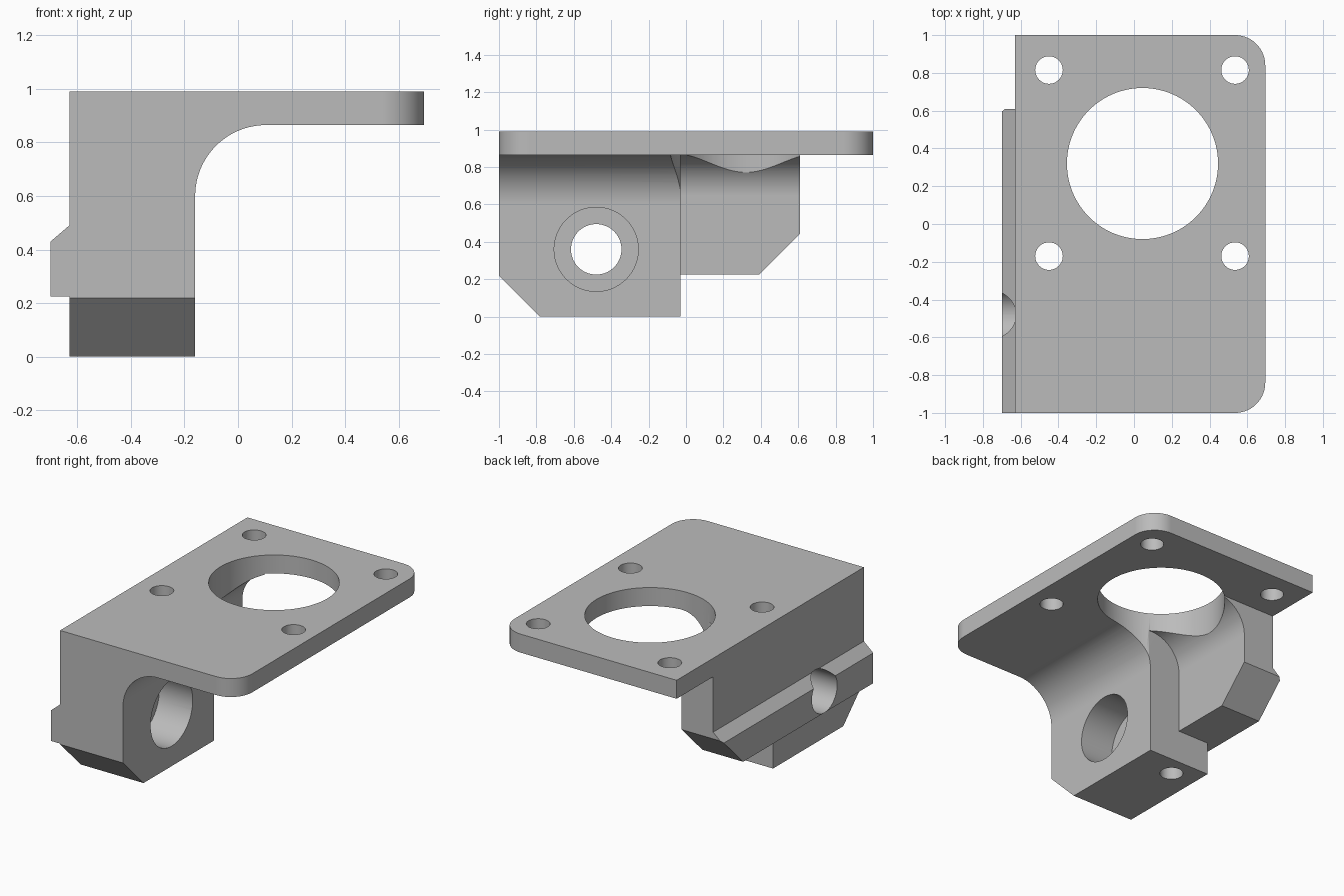
import bpy, bmesh
from math import sin, cos, pi
from mathutils import Matrix, Vector

if "Cube" in bpy.data.objects:
    bpy.data.objects.remove(bpy.data.objects["Cube"], do_unlink=True)

TOP, UNDER, STEP = 0.99, 0.865, 0.225   # plate top, plate underside, rear floor
OUTER, SPLIT, REAR = -0.63, -0.03, 0.61  # left wall, front/rear split, rear wall end

grey = bpy.data.materials.new("plain grey")
grey.use_nodes = True
colour = (0.5, 0.5, 0.5, 1)
grey.diffuse_color = colour
grey.node_tree.nodes["Principled BSDF"].inputs["Base Color"].default_value = colour


def finish(name, bm):
    bmesh.ops.recalc_face_normals(bm, faces=bm.faces)
    mesh = bpy.data.meshes.new(name)
    bm.to_mesh(mesh)
    bm.free()
    obj = bpy.data.objects.new(name, mesh)
    bpy.context.collection.objects.link(obj)
    mesh.materials.append(grey)
    return obj


def prism(points, axis, start, end):
    """Extrude a closed 2D profile along the x or y axis."""
    place = {"x": lambda a, b: (start, a, b), "y": lambda a, b: (a, start, b)}[axis]
    bm = bmesh.new()
    face = bm.faces.new([bm.verts.new(place(a, b)) for a, b in points])
    made = bmesh.ops.extrude_face_region(bm, geom=[face])["geom"]
    step = Vector((end - start, 0, 0)) if axis == "x" else Vector((0, end - start, 0))
    bmesh.ops.translate(bm, vec=step, verts=[v for v in made if isinstance(v, bmesh.types.BMVert)])
    return bm


def fillet(wall, radius, steps=24):
    """Concave arc from a vertical wall up to the plate underside."""
    return [(wall + radius - radius * cos(t), UNDER - radius + radius * sin(t))
            for t in (i * pi / 2 / steps for i in range(steps + 1))]


def cylinder(centre, radius, depth, axis="z", segments=64):
    bm = bmesh.new()
    turn = Matrix.Rotation(pi / 2, 4, "Y") if axis == "x" else Matrix.Identity(4)
    bmesh.ops.create_cone(bm, cap_ends=True, segments=segments, radius1=radius, radius2=radius,
                          depth=depth, matrix=Matrix.Translation(centre) @ turn)
    return bm


# Main body: plate, wall, fillet and side rail in one profile
profile = [(OUTER, 0), (-0.16, 0)] + fillet(-0.16, 0.265)
profile += [(0.695, UNDER), (0.695, TOP), (OUTER, TOP), (OUTER, 0.49),
            (-0.70, 0.43), (-0.70, STEP), (OUTER, STEP)]
body = prism(profile, "y", -1, 1)
# Rounded plate corners
corners = [e for e in body.edges
           if all(v.co.x > 0.69 for v in e.verts) and abs(e.verts[0].co.z - e.verts[1].co.z) > 0.1]
bmesh.ops.bevel(body, geom=corners, offset=0.16, segments=16, profile=0.5, affect="EDGES")
bracket = finish("bracket", body)

cutters = []
# Recess that thins the rear wall
cutters.append(prism([(-0.395, -0.5)] + fillet(-0.395, 0.22) + [(0.3, UNDER), (0.3, -0.5)],
                     "y", SPLIT, 1.5))
# Stepped rear underside with its chamfer
cutters.append(prism([(SPLIT, -0.5), (SPLIT, STEP), (0.39, STEP), (REAR, 0.445),
                      (REAR, UNDER), (1.5, UNDER), (1.5, -0.5)], "x", -1, 1))
# Front lower chamfer
cutters.append(prism([(-1.1, 0.32), (-0.68, -0.1), (-1.1, -0.1)], "x", -1, 1))
# Large bore and four mounting holes
cutters.append(cylinder((0.045, 0.32, 0.5), 0.40, 2, segments=96))
for x in (-0.45, 0.535):
    for y in (-0.17, 0.815):
        cutters.append(cylinder((x, y, 0.5), 0.073, 2, segments=40))
# Cross hole and its counterbore
cutters.append(cylinder((-0.45, -0.48, 0.36), 0.135, 1, "x"))
cutters.append(cylinder((-0.16, -0.48, 0.36), 0.225, 0.5, "x"))

bpy.ops.object.select_all(action="DESELECT")
bpy.context.view_layer.objects.active = bracket
bracket.select_set(True)
for bm in cutters:
    cutter = finish("cutter", bm)
    cutter.hide_render = True
    cut = bracket.modifiers.new("cut", "BOOLEAN")
    cut.operation, cut.solver, cut.object = "DIFFERENCE", "EXACT", cutter
    bpy.ops.object.modifier_apply(modifier=cut.name)
    bpy.data.objects.remove(cutter, do_unlink=True)

# Smooth curves, crisp edges
bpy.ops.object.shade_smooth_by_angle(angle=pi / 6)
weighted = bracket.modifiers.new("weighted normals", "WEIGHTED_NORMAL")
weighted.keep_sharp = True
